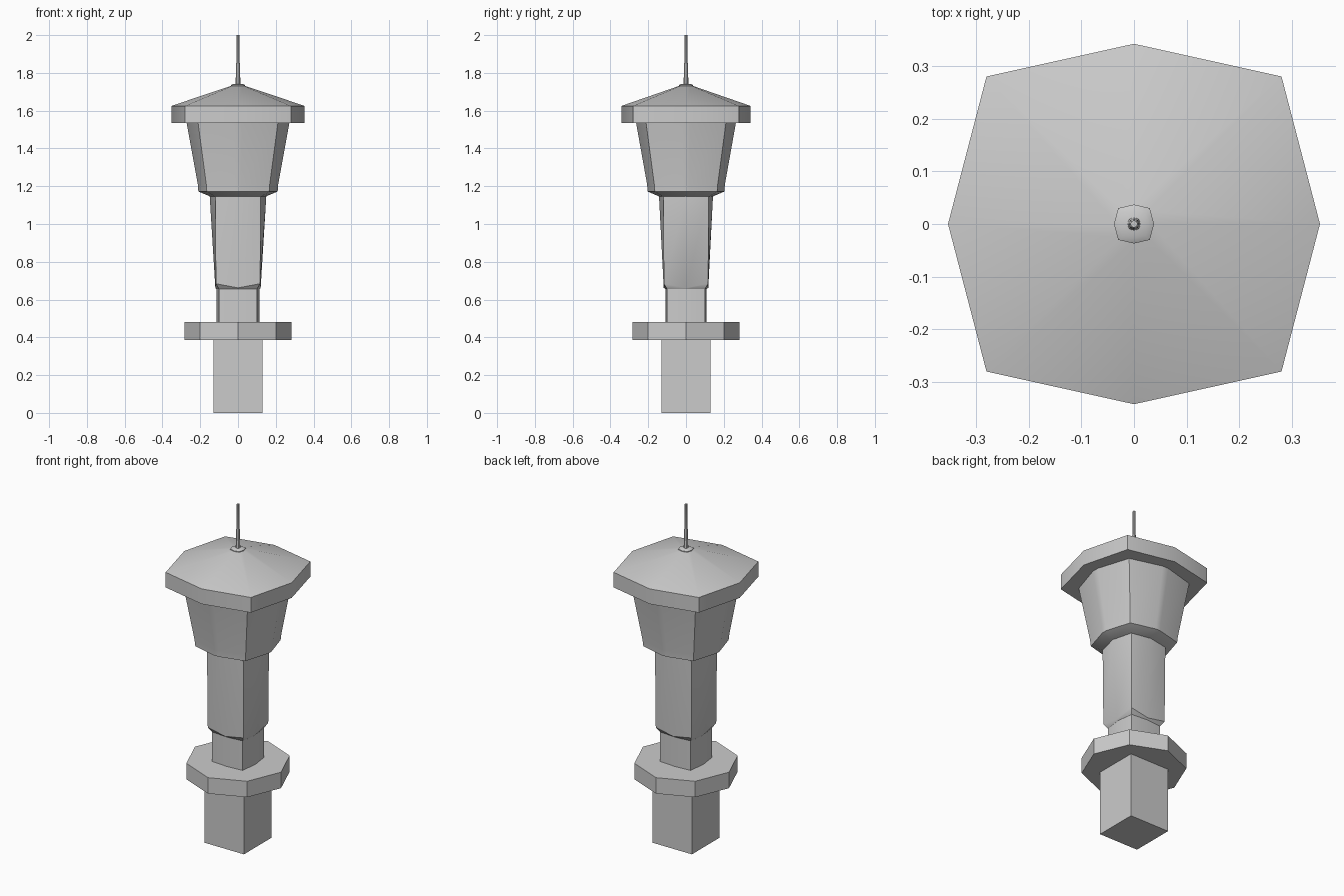
import bpy, math

if "Cube" in bpy.data.objects:
    bpy.data.objects.remove(bpy.data.objects["Cube"])


def ring(corner, mid_x, mid_y, z, strip=0.0, corner_lift=0.0):
    """Eight-sided bowed square; a strip width splits each middle point in two."""
    pts = []
    for k in range(4):
        a = k * math.pi / 2
        ca, sa = round(math.cos(a)), round(math.sin(a))
        m = mid_x if k % 2 == 0 else mid_y
        for t in ((-strip, strip) if strip else (0,)):
            pts.append((ca * m - sa * t, sa * m + ca * t, z))
        pts.append(((ca - sa) * corner, (sa + ca) * corner, z + corner_lift))
    return pts


def loft(name, rings, angle=35):
    """Skin a stack of equal rings and cap both ends."""
    n = len(rings[0])
    verts = [p for r in rings for p in r]
    faces = [list(range(n))[::-1], [len(verts) - n + i for i in range(n)]]
    for r in range(len(rings) - 1):
        for i in range(n):
            j = (i + 1) % n
            faces.append([r * n + i, r * n + j, (r + 1) * n + j, (r + 1) * n + i])
    me = bpy.data.meshes.new(name)
    me.from_pydata(verts, [], faces)
    ob = bpy.data.objects.new(name, me)
    bpy.context.collection.objects.link(ob)
    bpy.ops.object.select_all(action='DESELECT')
    ob.select_set(True)
    bpy.context.view_layer.objects.active = ob
    bpy.ops.object.shade_smooth_by_angle(angle=math.radians(angle))
    return ob


# Square base block
bpy.ops.mesh.primitive_cube_add(size=1, location=(0, 0, 0.195))
base = bpy.context.object
base.name = "base_block"
base.scale = (0.26, 0.26, 0.39)

# Lower collar platform
loft("collar", [ring(0.2, 0.283, 0.283, 0.385), ring(0.2, 0.283, 0.283, 0.48)])

# Narrow neck
loft("neck", [ring(0.1, 0.113, 0.108, 0.47), ring(0.1, 0.113, 0.108, 0.67)])

# Main shaft, chamfered underneath and flaring at the top
loft("shaft", [
    ring(0.1, 0.113, 0.108, 0.655),
    ring(0.117, 0.12, 0.118, 0.662, corner_lift=0.022),
    ring(0.12, 0.15, 0.143, 1.15),
    ring(0.12, 0.15, 0.143, 1.18),
])

# Cabin with sill and tapering walls
loft("cabin", [
    ring(0.122, 0.145, 0.14, 1.145, 0.015),
    ring(0.165, 0.21, 0.203, 1.172, 0.015),
    ring(0.168, 0.213, 0.206, 1.21, 0.015),
    ring(0.212, 0.273, 0.265, 1.54, 0.02),
])

# Overhanging roof with rim
loft("roof", [
    ring(0.28, 0.353, 0.342, 1.535),
    ring(0.28, 0.353, 0.342, 1.625),
    ring(0.025, 0.032, 0.031, 1.733),
])

# Antenna mount and stepped mast
loft("antenna_mount", [ring(0.03, 0.038, 0.037, 1.722), ring(0.03, 0.038, 0.037, 1.735),
                       ring(0.022, 0.028, 0.027, 1.741)])
loft("antenna", [ring(0.009, 0.013, 0.013, 1.735), ring(0.007, 0.01, 0.01, 1.85),
                 ring(0.005, 0.007, 0.007, 1.855), ring(0.005, 0.007, 0.007, 2.0)])
